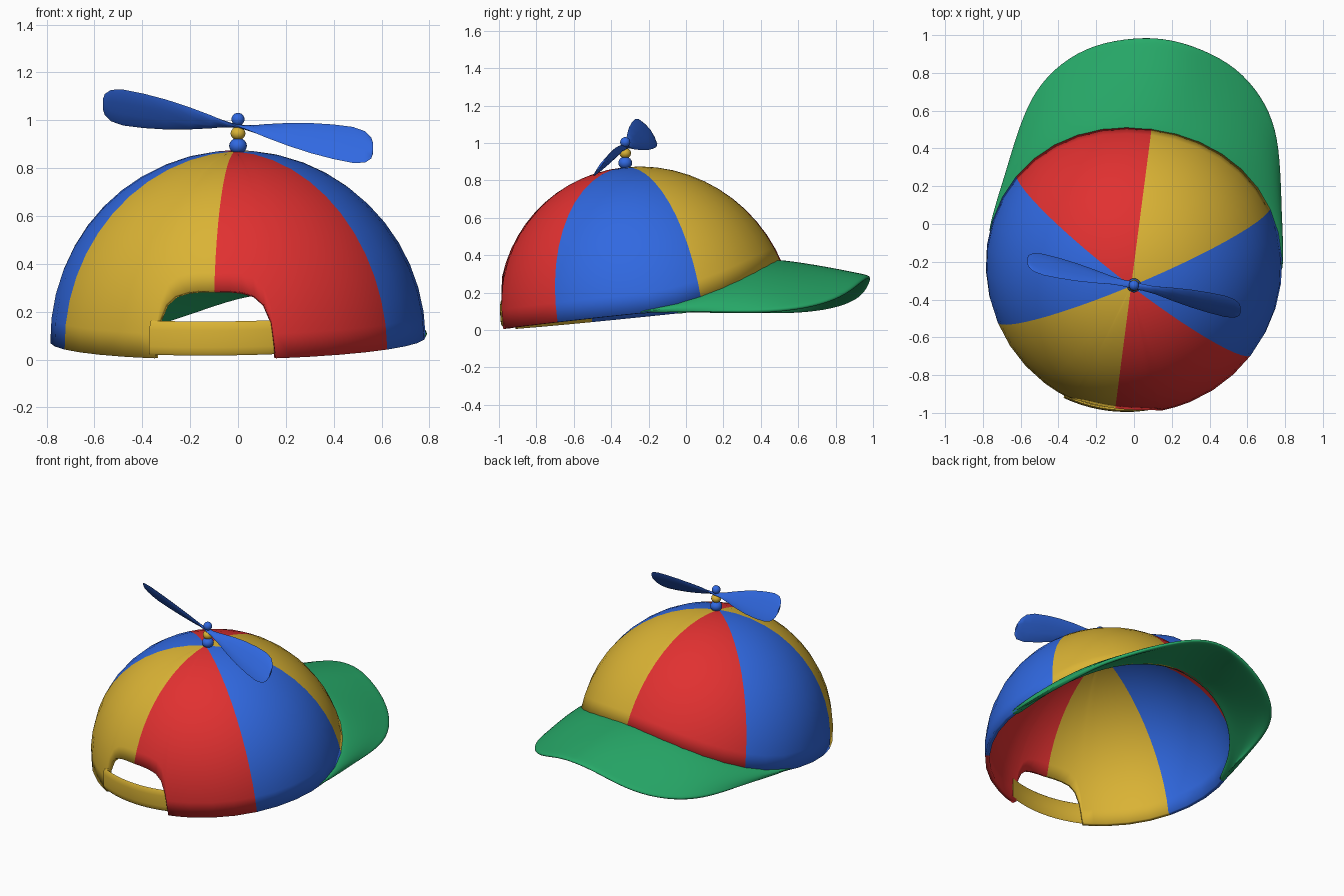
import bpy, bmesh
from math import sin, cos, asin, sqrt, radians, pi
from mathutils import Matrix, Vector

cube = bpy.data.objects.get("Cube")
if cube:
    bpy.data.objects.remove(cube)


def material(name, rgb):
    m = bpy.data.materials.new(name)
    m.use_nodes = True
    m.diffuse_color = (*rgb, 1)
    m.node_tree.nodes["Principled BSDF"].inputs["Base Color"].default_value = (*rgb, 1)
    return m


RED = material("red", (0.75, 0.03, 0.03))
BLUE = material("blue", (0.03, 0.14, 0.75))
YELLOW = material("yellow", (0.70, 0.45, 0.035))
GREEN = material("green", (0.02, 0.40, 0.14))

# The cap leans back and is turned slightly about the vertical
CAP = (Matrix.Translation((0, -0.212, 0.083))
       @ Matrix.Rotation(radians(-7.4), 4, 'Z') @ Matrix.Rotation(radians(6), 4, 'X'))
R, H, LEAN = 0.785, 0.795, 0.035


def add_object(name, bm, mats, matrix=Matrix()):
    mesh = bpy.data.meshes.new(name)
    bm.to_mesh(mesh)
    bm.free()
    for m in mats:
        mesh.materials.append(m)
    ob = bpy.data.objects.new(name, mesh)
    bpy.context.collection.objects.link(ob)
    ob.matrix_world = matrix
    return ob


def smooth(ob, angle=40):
    bpy.ops.object.select_all(action='DESELECT')
    ob.select_set(True)
    bpy.context.view_layer.objects.active = ob
    bpy.ops.object.shade_smooth_by_angle(angle=radians(angle))


def loft(rows, closed=False, caps=False):
    """Skin a list of point rows with quads."""
    bm = bmesh.new()
    grid = [[bm.verts.new(p) for p in row] for row in rows]
    n = len(rows[0])
    for a, b in zip(grid, grid[1:]):
        for j in range(n if closed else n - 1):
            k = (j + 1) % n
            bm.faces.new((a[j], b[j], b[k], a[k]))
    if caps:
        bm.faces.new(grid[0])
        bm.faces.new(grid[-1])
        bmesh.ops.recalc_face_normals(bm, faces=bm.faces)
    return bm


def on_dome(deg, z, scale=1.0):
    """Point on the crown; 0 degrees is the front, turning towards +x."""
    r = R * scale * sqrt(max(0, 1 - (z / H) ** 2))
    a = radians(deg)
    return Vector((r * sin(a), -r * cos(a) - LEAN * z / H, z))


def brim_seam(deg):
    return 0.205 * max(0, -cos(radians(deg))) ** 2


# Crown: six coloured panels, arched over the strap and under the brim
arch = {0: 0.285, 5: 0.284, 9: 0.278, 13: 0.262, 16: 0.225, 18: 0.15, 19: 0}
half = list(arch) + [24] + list(range(30, 180, 10))
angles = half + [180] + [360 - a for a in reversed(half) if a]


def lower_edge(deg):
    off = min(deg, 360 - deg)
    return arch[off] if off in arch else max(0, brim_seam(deg) - 0.008)


RINGS = 12
rows = []
for i in range(1, RINGS + 1):
    row = []
    for a in angles:
        lat = pi / 2 + (asin(lower_edge(a) / H) - pi / 2) * i / RINGS
        row.append(on_dome(a, H * sin(lat)))
    rows.append(row)
bm = loft(rows, closed=True)
n = len(angles)
top_ring = list(bm.verts)[:n]
pole = bm.verts.new((0, -LEAN, H))
for j in range(n):
    bm.faces.new((pole, top_ring[j], top_ring[(j + 1) % n]))
for index, face in enumerate(bm.faces):
    panel = int(angles[index % n] // 60)
    face.material_index = panel % 3
crown = add_object("crown", bm, [RED, BLUE, YELLOW], CAP)
wall = crown.modifiers.new("wall", 'SOLIDIFY')
wall.thickness = 0.028
wall.offset = -1
smooth(crown)

# Brim: arched sheet from the crown seam to a rounded outer edge
edge = [(0, 1.222, 0.075), (0.15, 1.205, 0.06), (0.36, 1.135, -0.012), (0.52, 1.01, -0.055),
        (0.635, 0.85, -0.068), (0.688, 0.66, -0.062), (0.725, 0.4, -0.03), (0.765, 0.1, 0.003)]
spread = [0, 8, 20, 32, 45, 58, 72, 86]
spokes = []
for side in (-1, 1):
    for turn, (x, y, z) in zip(spread, edge):
        if side < 0 and turn == 0:
            continue
        a = 180 - side * turn
        inner, seam = on_dome(a, brim_seam(a), 0.94), on_dome(a, brim_seam(a))
        outer = Vector((side * x, y, z))
        middle = seam.lerp(outer, 0.5) + Vector((side * 0.008, 0, 0.006))
        spokes.append((side * turn, [inner, seam, middle, seam.lerp(outer, 0.88), outer]))
spokes = [s for _, s in sorted(spokes, key=lambda s: s[0])]
brim = add_object("brim", loft(spokes), [GREEN], CAP)
sheet = brim.modifiers.new("sheet", 'SOLIDIFY')
sheet.thickness = 0.026
sheet.offset = 0
rounding = brim.modifiers.new("rounding", 'SUBSURF')
rounding.levels = rounding.render_levels = 2
smooth(brim, 60)

# Strap: rounded band closing the opening, one end outside and one end tucked in
STEPS = 12
rows = []
for i in range(STEPS + 1):
    f = i / STEPS
    a, scale = -20.5 + 42 * f, 1.012 - 0.037 * f
    row = []
    for out, z in ((-0.02, 0.025), (-0.008, 0.015), (0, 0.025), (0.003, 0.05),
                   (0.003, 0.12), (0, 0.147), (-0.008, 0.157), (-0.02, 0.147)):
        row.append(on_dome(a, z, scale + out))
    rows.append(row)
strap = add_object("strap", loft(rows, True, True), [YELLOW], CAP)
smooth(strap, 50)

# Propeller: one twisted loft through the hub
HUB = Vector((0, -0.325, 0.975))
widths = [(0, 0.02), (0.08, 0.02), (0.2, 0.034), (0.36, 0.058), (0.53, 0.078), (0.7, 0.09),
          (0.85, 0.094), (0.94, 0.082), (0.985, 0.055), (1.0, 0.025)]
stations = [(-t, w) for t, w in reversed(widths) if t] + widths
rows = []
for t, w in stations:
    centre = HUB + Vector((0.565 * t, -0.13 * t, -0.092 * t))
    twist = max(-1, min(1, t * 5))
    chord = Vector((0, 0.6, 0.8 * twist)).normalized()
    normal = Vector((1, 0, 0)).cross(chord)
    thick = 0.009 if abs(t) < 0.9 else 0.006
    rows.append([centre + chord * w * cos(k * pi / 5) + normal * thick * sin(k * pi / 5)
                 for k in range(10)])
propeller = add_object("propeller", loft(rows, True, True), [BLUE])
smooth(propeller, 60)

# Beads stacked on the crown to carry the propeller
for name, z, r, tall, mat in (("base_bead", 0.893, 0.037, 0.9, BLUE),
                              ("middle_bead", 0.945, 0.031, 0.9, YELLOW),
                              ("top_bead", 1.004, 0.027, 1, BLUE)):
    bm = bmesh.new()
    bmesh.ops.create_uvsphere(bm, u_segments=20, v_segments=12, radius=r)
    bead = add_object(name, bm, [mat],
                      Matrix.Translation((0, HUB.y, z)) @ Matrix.Diagonal((1, 1, tall, 1)))
    smooth(bead)
